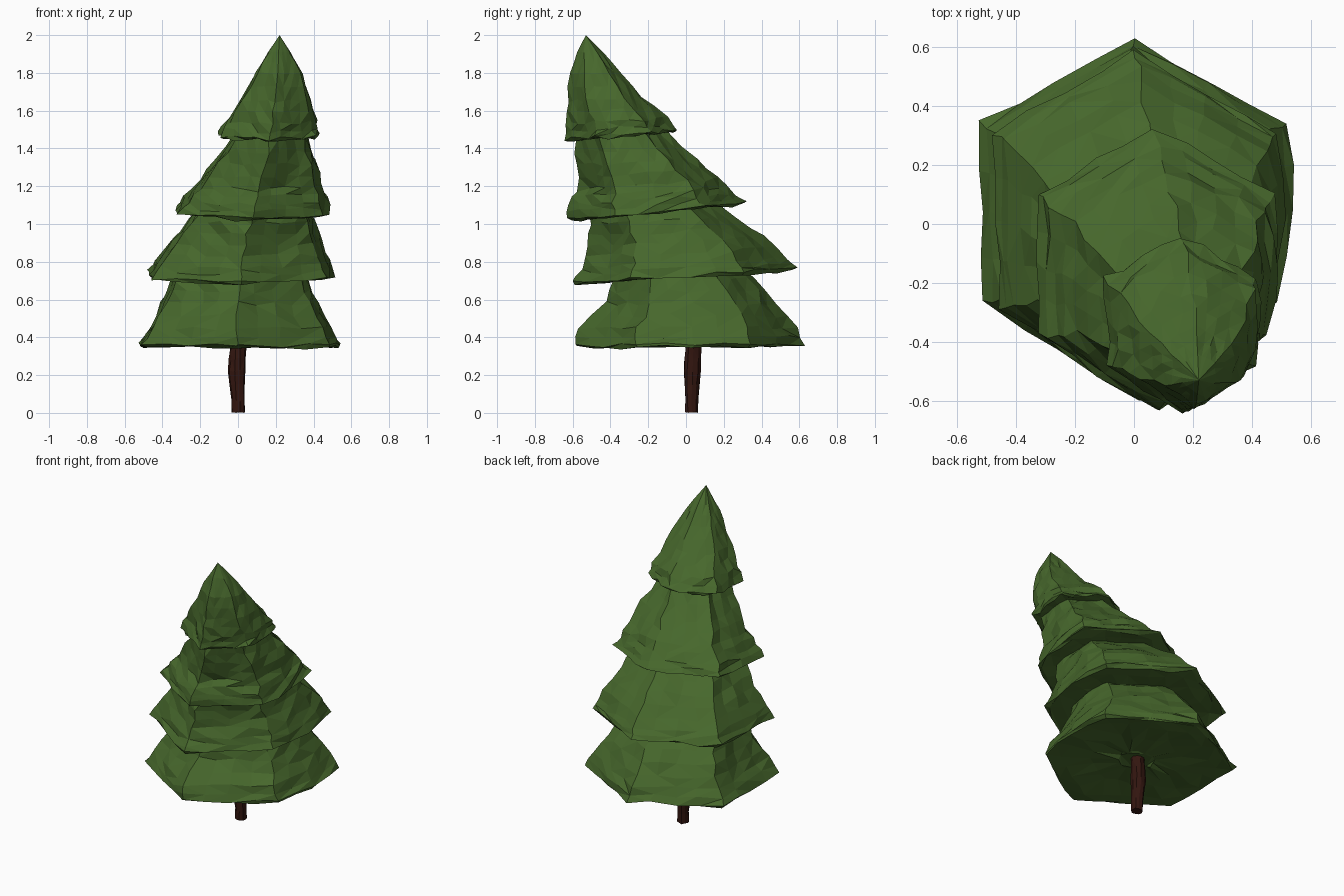
import bpy, bmesh, math, random

if "Cube" in bpy.data.objects:
    bpy.data.objects.remove(bpy.data.objects["Cube"])

random.seed(7)
SEG = 4  # points along each side of the hexagon


def material(name, rgb):
    m = bpy.data.materials.new(name)
    m.diffuse_color = (*rgb, 1)
    m.use_nodes = True
    m.node_tree.nodes["Principled BSDF"].inputs["Base Color"].default_value = m.diffuse_color
    return m


def hex_ring(zf, zb, x0, x1, y0, y1):
    """Hexagon fitted in the bounds, tilted from zf (front) to zb (back)."""
    cx, cy, hx, hy = (x0 + x1) / 2, (y0 + y1) / 2, (x1 - x0) / 2, (y1 - y0) / 2
    unit = [(0, -1), (.94, -.47), (1, .53), (0, 1), (-1, .53), (-.96, -.47)]
    pts = []
    for i, a in enumerate(unit):
        b = unit[(i + 1) % 6]
        for k in range(SEG):
            t = k / SEG
            u, v = a[0] + (b[0] - a[0]) * t, a[1] + (b[1] - a[1]) * t
            if i == 1:  # right side bulges out
                u += .07 * math.sin(math.pi * t)
            pts.append((cx + hx * u, cy + hy * v, zf + (zb - zf) * (v + 1) / 2))
    return pts


def loft(name, rings, mat, jitter, tip=None):
    bm = bmesh.new()
    layers = []
    for r in rings:
        xs = [p[0] for p in r]
        j = jitter * min(1, (max(xs) - min(xs)) / .5) if tip else jitter
        layers.append([bm.verts.new([c + random.uniform(-1, 1) * j for c in p]) for p in r])
    n = len(layers[0])
    for a, b in zip(layers, layers[1:]):
        for i in range(n):
            j = (i + 1) % n
            bm.faces.new((a[i], a[j], b[j], b[i]))
    bm.faces.new(layers[0][::-1])
    if tip:
        t = bm.verts.new(tip)
        for i in range(n):
            bm.faces.new((layers[-1][i], layers[-1][(i + 1) % n], t))
    else:
        bm.faces.new(layers[-1])
    bmesh.ops.recalc_face_normals(bm, faces=bm.faces)
    bmesh.ops.triangulate(bm, faces=bm.faces)
    me = bpy.data.meshes.new(name)
    bm.to_mesh(me)
    bm.free()
    me.materials.append(mat)
    ob = bpy.data.objects.new(name, me)
    bpy.context.collection.objects.link(ob)


def tier(name, profile, tip=None):
    # nearly flat underside first, then the outer skirt
    zf, zb, x0, x1, y0, y1 = profile[0]
    cx, cy, cz = (x0 + x1) / 2, (y0 + y1) / 2, (zf + zb) / 2

    def inset(s, dz):
        return [(cx + (x - cx) * s, cy + (y - cy) * s, cz + (z - cz) * s + dz)
                for x, y, z in hex_ring(*profile[0])]
    rings = [inset(.2, .01), inset(.5, .005), inset(.8, -.005), inset(.96, -.01)]
    for a, b in zip(profile, profile[1:]):
        rings.append(hex_ring(*a))
        rings.append(hex_ring(*[(p + q) / 2 for p, q in zip(a, b)]))
    rings.append(hex_ring(*profile[-1]))
    loft(name, rings, green, .012, tip)


green = material("needles", (.062, .136, .025))
brown = material("bark", (.033, .008, .005))

# Foliage tiers: (front z, back z, x min, x max, y min, y max), leaning to the front
tier("bottom_tier", [
    (.355, .365, -.525, .525, -.595, .63),
    (.45, .45, -.465, .465, -.56, .585),
    (.58, .58, -.40, .40, -.43, .49),
    (.70, .72, -.34, .35, -.40, .36),
    (.78, .80, -.26, .30, -.38, .22)])
tier("second_tier", [
    (.69, .765, -.475, .49, -.60, .585),
    (.77, .82, -.435, .465, -.56, .535),
    (.88, .93, -.35, .42, -.51, .42),
    (1.0, 1.03, -.25, .385, -.51, .25),
    (1.10, 1.15, -.17, .33, -.50, .10)])
tier("third_tier", [
    (1.025, 1.115, -.33, .47, -.635, .33),
    (1.10, 1.16, -.28, .455, -.62, .27),
    (1.18, 1.24, -.205, .425, -.57, .18),
    (1.31, 1.34, -.115, .40, -.57, .05),
    (1.45, 1.48, -.01, .355, -.59, -.10),
    (1.52, 1.55, .05, .33, -.58, -.17)])
tier("top_tier", [
    (1.45, 1.495, -.10, .42, -.635, -.045),
    (1.53, 1.56, -.055, .405, -.635, -.10),
    (1.65, 1.67, .02, .375, -.63, -.23),
    (1.80, 1.80, .095, .335, -.615, -.345),
    (1.91, 1.91, .16, .275, -.575, -.44)], (.22, -.53, 2))

# Trunk
trunk = []
for z, r, x, y in [(0, .036, 0, .03), (.07, .036, 0, .03), (.15, .04, -.004, .032),
                   (.22, .046, -.006, .034), (.29, .045, -.002, .036), (.34, .042, 0, .04),
                   (.45, .04, 0, .04)]:
    trunk.append([(x + r * math.cos(k * math.pi / 5), y + r * math.sin(k * math.pi / 5),
                   max(z, .003)) for k in range(10)])
loft("trunk", trunk, brown, .003)
